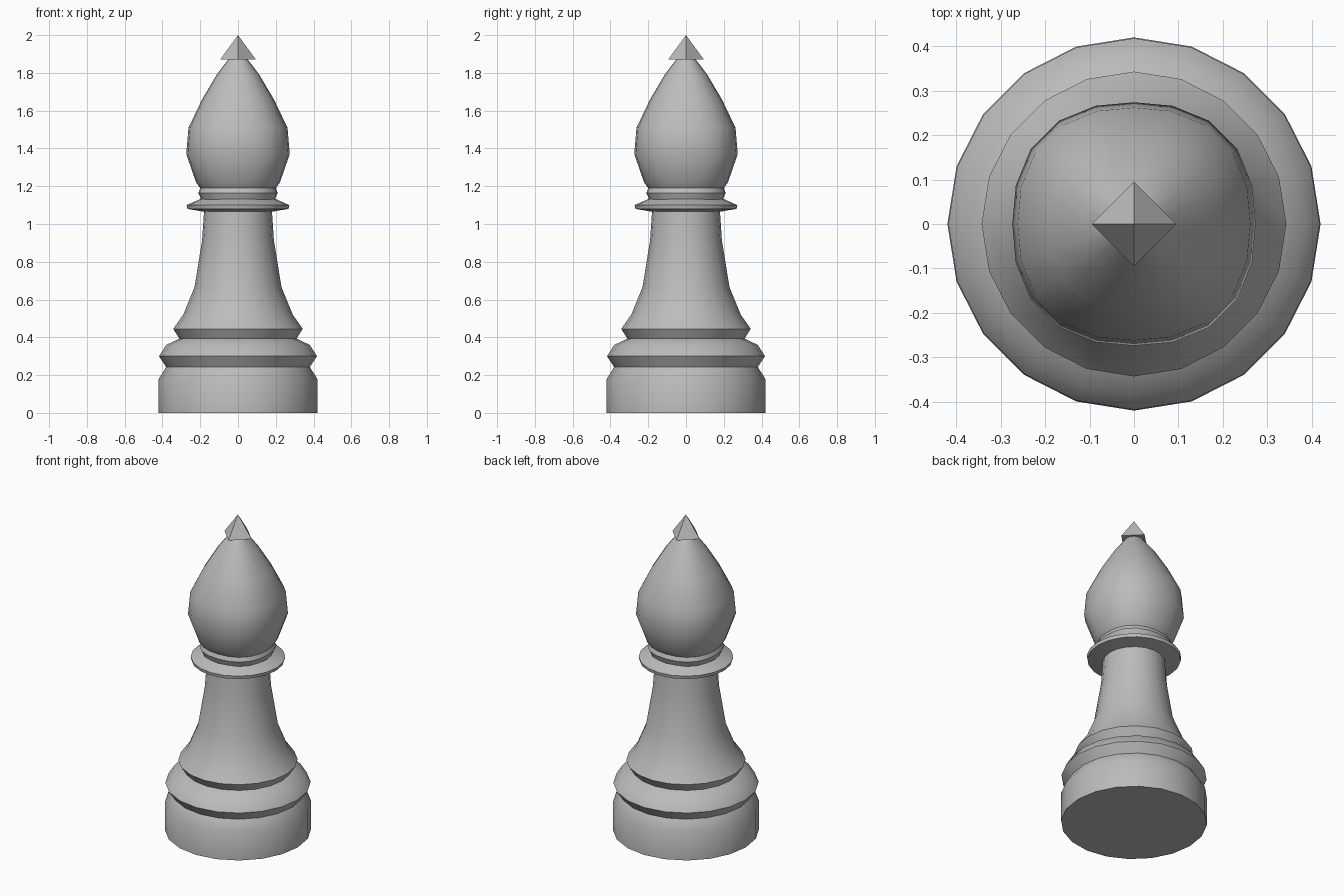
import bpy, bmesh
from math import sin, cos, pi, radians

cube = bpy.data.objects.get("Cube")
if cube:
    bpy.data.objects.remove(cube)

grey = bpy.data.materials.new("stone grey")
grey.use_nodes = True
grey.diffuse_color = (0.5, 0.5, 0.5, 1)
grey.node_tree.nodes["Principled BSDF"].inputs["Base Color"].default_value = (0.5, 0.5, 0.5, 1)


def lathe(name, profile, sides=20, cap_bottom=False, power=2.0, smooth=True):
    """Turn (radius, height) points about z; a power above 2 squares the section."""
    bm = bmesh.new()
    rings = []
    for r, z in profile:
        if r == 0:
            rings.append([bm.verts.new((0, 0, z))] * sides)
            continue
        ring = []
        for i in range(sides):
            a = 2 * pi * i / sides
            k = r / (abs(cos(a)) ** power + abs(sin(a)) ** power) ** (1 / power)
            ring.append(bm.verts.new((k * cos(a), k * sin(a), z)))
        rings.append(ring)
    for low, high in zip(rings, rings[1:]):
        for i in range(sides):
            j = (i + 1) % sides
            corners = [low[i], low[j], high[j], high[i]]
            bm.faces.new(list(dict.fromkeys(corners)))
    if cap_bottom:
        bm.faces.new(rings[0][::-1])
    mesh = bpy.data.meshes.new(name)
    bm.to_mesh(mesh)
    bm.free()
    mesh.materials.append(grey)
    obj = bpy.data.objects.new(name, mesh)
    bpy.context.collection.objects.link(obj)
    if smooth:
        bpy.ops.object.select_all(action="DESELECT")
        obj.select_set(True)
        bpy.context.view_layer.objects.active = obj
        bpy.ops.object.shade_smooth_by_angle(angle=radians(40))
    return obj


# Drum at the foot, then the flared moulding above it
lathe("base_drum", [(0.42, 0), (0.42, 0.18), (0.38, 0.243)], cap_bottom=True)
lathe("base_moulding", [(0.38, 0.243), (0.418, 0.3), (0.38, 0.36), (0.31, 0.393)])

# Tapering stem with a flared skirt
lathe("stem", [(0.31, 0.393), (0.343, 0.445), (0.29, 0.52), (0.23, 0.667),
               (0.19, 0.915), (0.18, 1.065)])

# Thin collar under the head
lathe("collar", [(0.18, 1.065), (0.268, 1.08), (0.272, 1.1), (0.2, 1.132)])

# Pointed head with a slightly squared section
lathe("head", [(0.195, 1.13), (0.21, 1.165), (0.2, 1.19), (0.222, 1.22),
               (0.274, 1.37), (0.262, 1.51), (0.19, 1.66), (0.113, 1.79),
               (0.045, 1.88)], power=2.35)

# Four-sided spike on top
lathe("finial", [(0.095, 1.87), (0.038, 1.948), (0, 2)], sides=4,
      cap_bottom=True, smooth=False)
